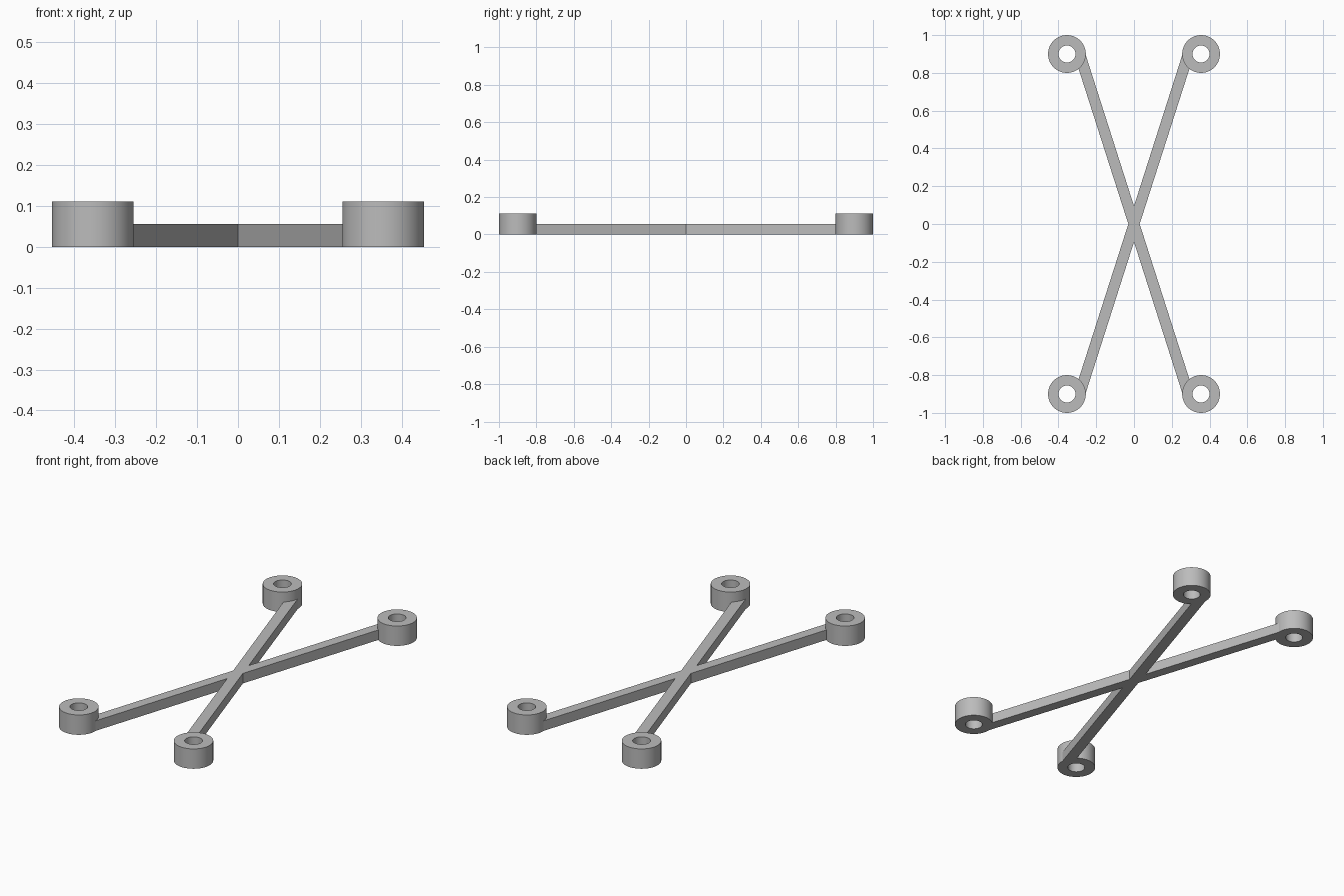
import bpy, bmesh, math

cube = bpy.data.objects.get("Cube")
if cube:
    bpy.data.objects.remove(cube, do_unlink=True)

RING_X, RING_Y = 0.355, 0.9
OUTER, HOLE, RING_H = 0.1, 0.045, 0.111
ARM_H = 0.056
SEGMENTS = 64

grey = bpy.data.materials.new("plain grey")
grey.use_nodes = True
colour = (0.5, 0.5, 0.5, 1)
grey.diffuse_color = colour
grey.node_tree.nodes["Principled BSDF"].inputs["Base Color"].default_value = colour


def finish(name, bm):
    bmesh.ops.recalc_face_normals(bm, faces=bm.faces)
    mesh = bpy.data.meshes.new(name)
    bm.to_mesh(mesh)
    bm.free()
    mesh.materials.append(grey)
    obj = bpy.data.objects.new(name, mesh)
    bpy.context.collection.objects.link(obj)
    return obj


def ring(name, x, y):
    """Thick-walled round boss with a through hole."""
    bm = bmesh.new()
    profile = [(HOLE, 0), (OUTER, 0), (OUTER, RING_H), (HOLE, RING_H)]
    loops = []
    for i in range(SEGMENTS):
        a = math.tau * i / SEGMENTS
        loops.append([bm.verts.new((r * math.cos(a), r * math.sin(a), z))
                      for r, z in profile])
    for i in range(SEGMENTS):
        p, q = loops[i - 1], loops[i]
        for j in range(4):
            bm.faces.new((p[j - 1], p[j], q[j], q[j - 1]))
    obj = finish(name, bm)
    obj.location = (x, y, 0)
    bpy.ops.object.select_all(action="DESELECT")
    obj.select_set(True)
    bpy.context.view_layer.objects.active = obj
    bpy.ops.object.shade_smooth_by_angle(angle=math.radians(35))


# Four corner rings
for side, sx in (("left", 1), ("right", -1)):
    for end, sy in (("front", -1), ("back", 1)):
        ring(f"{end}_{side}_ring", sx * RING_X, sy * RING_Y)

# Crossed arms as one piece: a quarter outline mirrored around the centre,
# with the tips buried in the ring walls
quarter = [(0.03, 0), (0.296, 0.83), (0.262, 0.915), (0, 0.095)]
half = quarter + [(-x, y) for x, y in quarter[2:0:-1]]
outline = half + [(-x, -y) for x, y in half]
bm = bmesh.new()
base = bm.faces.new([bm.verts.new((x, y, 0)) for x, y in outline])
top = bmesh.ops.extrude_face_region(bm, geom=[base], use_keep_orig=True)
bmesh.ops.translate(bm, vec=(0, 0, ARM_H),
                    verts=[g for g in top["geom"] if isinstance(g, bmesh.types.BMVert)])
finish("crossed_arms", bm)
